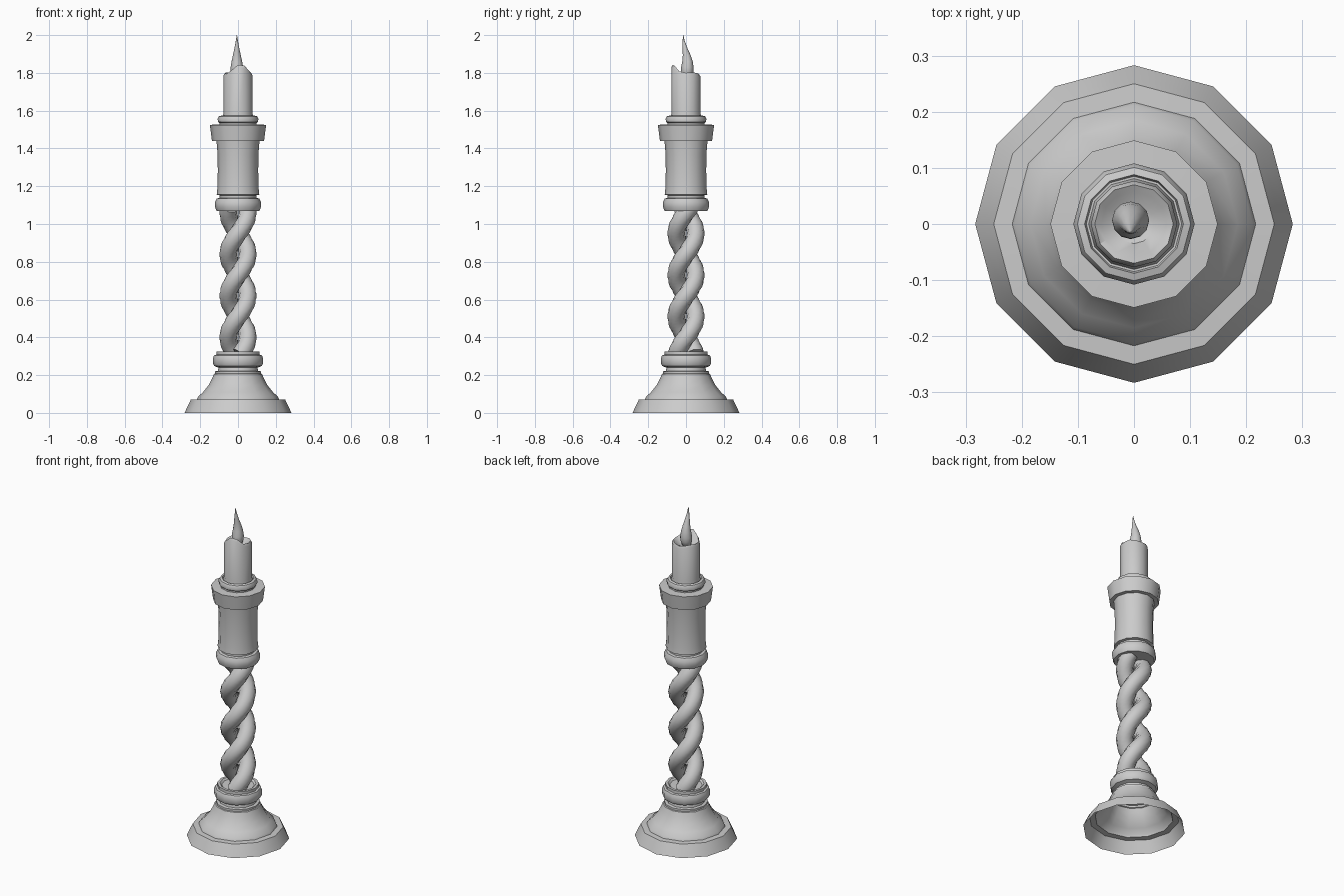
import bpy, bmesh
from math import sin, cos, tau, radians, exp
from mathutils import Vector

if "Cube" in bpy.data.objects:
    bpy.data.objects.remove(bpy.data.objects["Cube"])

N = 12


def loft(name, rings, cap_start=False, cap_end=False):
    """Skin a stack of closed rings into one mesh object."""
    bm = bmesh.new()
    vs = [[bm.verts.new(p) for p in ring] for ring in rings]
    for a, b in zip(vs, vs[1:]):
        n = len(a)
        for i in range(n):
            j = (i + 1) % n
            bm.faces.new((a[i], a[j], b[j], b[i]))
    if cap_start:
        bm.faces.new(vs[0][::-1])
    if cap_end:
        bm.faces.new(vs[-1])
    mesh = bpy.data.meshes.new(name)
    bm.to_mesh(mesh)
    bm.free()
    ob = bpy.data.objects.new(name, mesh)
    bpy.context.collection.objects.link(ob)
    bpy.ops.object.select_all(action='DESELECT')
    ob.select_set(True)
    bpy.context.view_layer.objects.active = ob
    bpy.ops.object.shade_smooth_by_angle(angle=radians(40))
    return ob


def circle(r, z, cx=0, cy=0, n=N):
    return [Vector((cx + r * cos(tau * i / n), cy + r * sin(tau * i / n), z))
            for i in range(n)]


def lathe(name, profile, **caps):
    return loft(name, [circle(r, z) for r, z in profile], **caps)


# Hollow flared foot with its collar, open underneath
lathe("base", [
    (0.283, 0), (0.262, 0.045), (0.25, 0.07), (0.217, 0.072), (0.212, 0.085),
    (0.185, 0.11), (0.157, 0.145), (0.138, 0.18), (0.128, 0.205),
    (0.122, 0.208), (0.122, 0.22), (0.106, 0.223), (0.103, 0.24),
    (0.126, 0.248), (0.133, 0.262), (0.133, 0.29), (0.126, 0.305),
    (0.115, 0.308), (0.115, 0.325), (0.10, 0.325), (0.09, 0.315)],
    cap_end=True)


# Two intertwined strands of the stem
def strand(name, phase):
    rings, steps, pitch, rc, rt = [], 44, 0.44, 0.051, 0.048
    z0, z1 = 0.31, 1.09
    for s in range(steps + 1):
        z = z0 + (z1 - z0) * s / steps
        a = phase + tau * (z - 0.84) / pitch
        radial = Vector((cos(a), sin(a), 0))
        tangent = Vector((-rc * sin(a), rc * cos(a), pitch / tau)).normalized()
        side = tangent.cross(radial)
        centre = radial * rc + Vector((0, 0, z))
        rings.append([centre + rt * (cos(tau * k / 10) * radial
                                     + sin(tau * k / 10) * side)
                      for k in range(10)])
    loft(name, rings, True, True)


for i in range(2):
    strand(f"stem_strand_{i + 1}", i * tau / 2)

# Candle cup with lower bead and flared rim
lathe("cup", [
    (0.10, 1.07), (0.114, 1.07), (0.122, 1.09), (0.122, 1.115),
    (0.112, 1.135), (0.097, 1.138), (0.097, 1.152), (0.113, 1.155),
    (0.109, 1.19), (0.107, 1.28), (0.108, 1.37), (0.114, 1.44),
    (0.138, 1.44), (0.149, 1.525), (0.099, 1.527), (0.099, 1.535),
    (0.106, 1.541), (0.108, 1.556), (0.101, 1.57), (0.088, 1.574),
    (0.085, 1.562), (0.07, 1.562)], cap_start=True, cap_end=True)


# Candle with an uneven melted rim and a shallow pool
def melted(r, z, bump):
    ring = circle(r, z)
    for i, p in enumerate(ring):
        d = (tau * i / N - radians(-75) + tau / 2) % tau - tau / 2
        p.z += bump * (exp(-(d / 0.75) ** 2) + 0.12 * sin(3 * tau * i / N))
    return ring


loft("candle", [circle(0.083, 1.55), circle(0.077, 1.585),
                melted(0.077, 1.785, 0.045), melted(0.07, 1.798, 0.045),
                melted(0.058, 1.79, 0.035), circle(0.035, 1.775),
                circle(0.012, 1.768)], cap_end=True)

# Flame, leaning in a gentle S
flame = [(0.008, 1.765, 0.004), (0.025, 1.78, 0.005), (0.033, 1.805, 0.006),
         (0.033, 1.83, 0.007), (0.028, 1.86, 0.008), (0.021, 1.893, 0.004),
         (0.013, 1.93, -0.005), (0.006, 1.967, -0.012), (0.001, 2.0, -0.015)]
loft("flame", [circle(r, z, -0.006, cy) for r, z, cy in flame], True, True)
